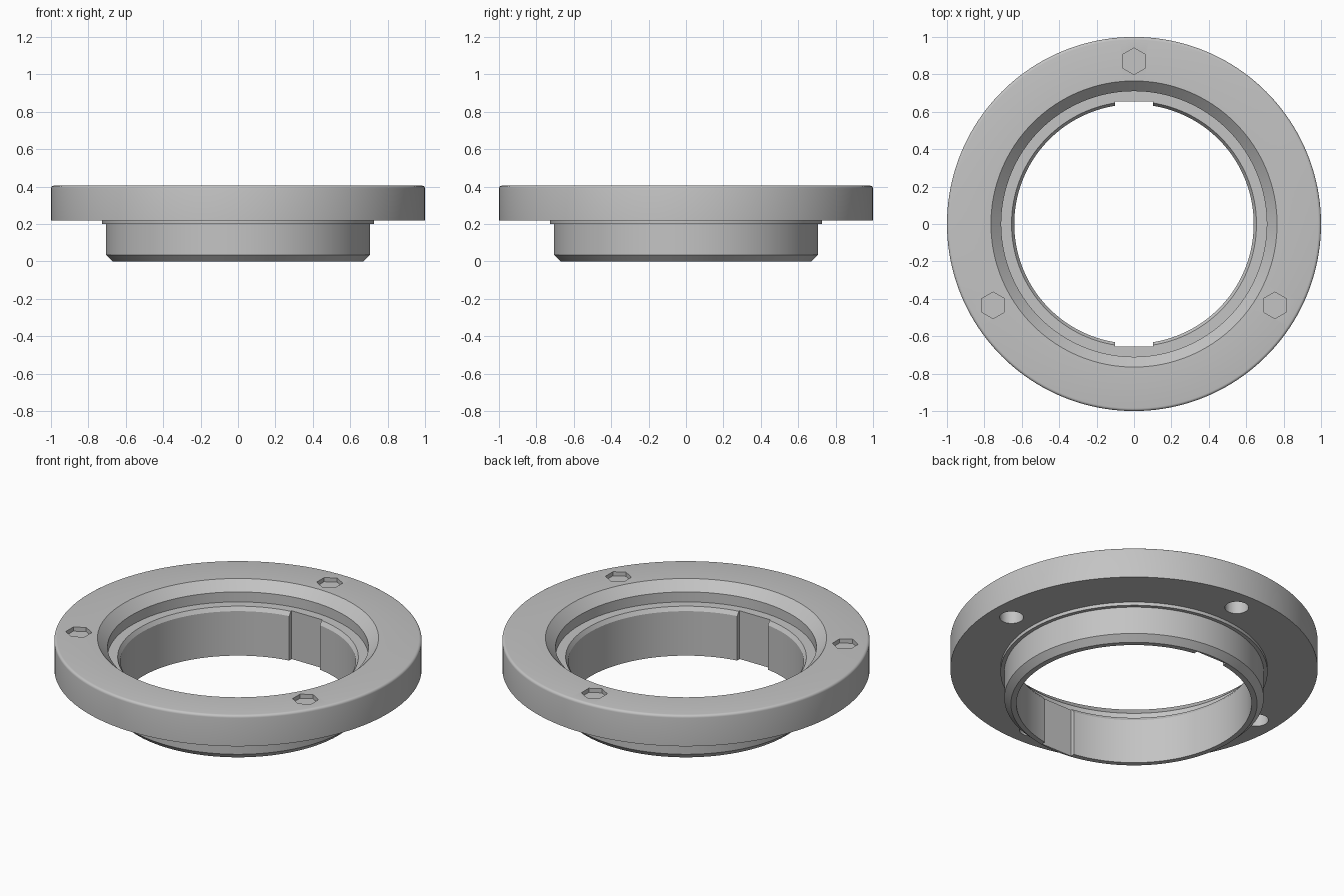
import bpy
import bmesh
from math import cos, sin, pi, radians
from mathutils import Vector

default = bpy.data.objects.get("Cube")
if default:
    bpy.data.objects.remove(default, do_unlink=True)

# Single grey finish
grey = bpy.data.materials.new("plain_grey")
grey.use_nodes = True
color = (0.55, 0.55, 0.55, 1)
grey.diffuse_color = color
grey.node_tree.nodes["Principled BSDF"].inputs["Base Color"].default_value = color


def add_object(name, bm):
    mesh = bpy.data.meshes.new(name)
    bm.to_mesh(mesh)
    bm.free()
    mesh.materials.append(grey)
    obj = bpy.data.objects.new(name, mesh)
    bpy.context.collection.objects.link(obj)
    return obj


def lathe(name, profile, steps):
    bm = bmesh.new()
    verts = [bm.verts.new((r, 0, z)) for r, z in profile]
    edges = [bm.edges.new((v, verts[i - 1])) for i, v in enumerate(verts)]
    bmesh.ops.spin(bm, geom=verts + edges, cent=(0, 0, 0), axis=(0, 0, 1),
                   angle=2 * pi, steps=steps)
    bmesh.ops.remove_doubles(bm, verts=bm.verts, dist=1e-5)
    bmesh.ops.recalc_face_normals(bm, faces=bm.faces)
    return add_object(name, bm)


def prism(name, sides, radius, angle, bottom, top, turn=0):
    """Upright prism on the bolt circle, used for cutting."""
    bm = bmesh.new()
    center = Vector((cos(angle), sin(angle), 0)) * BOLT_RADIUS
    ring = [center + Vector((radius * cos(turn + 2 * pi * i / sides),
                             radius * sin(turn + 2 * pi * i / sides), bottom))
            for i in range(sides)]
    face = bm.faces.new([bm.verts.new(p) for p in ring])
    lifted = bmesh.ops.extrude_face_region(bm, geom=[face])["geom"]
    for v in lifted:
        if isinstance(v, bmesh.types.BMVert):
            v.co.z = top
    bmesh.ops.recalc_face_normals(bm, faces=bm.faces)
    return add_object(name, bm)


def box(name, size, location):
    bm = bmesh.new()
    bmesh.ops.create_cube(bm, size=1)
    bmesh.ops.scale(bm, vec=size, verts=bm.verts)
    bmesh.ops.translate(bm, vec=location, verts=bm.verts)
    return add_object(name, bm)


BOLT_RADIUS = 0.87
TOP = 0.405
FLANGE = 0.22

# Flange, collar and spigot in one cross-section, with a rounded top rim
rim = 0.015
profile = [(0.64, 0), (0.67, 0), (0.706, 0.035), (0.706, 0.2),
           (0.727, 0.2), (0.727, FLANGE), (1, FLANGE)]
profile += [(1 - rim + rim * cos(t * pi / 8), TOP - rim + rim * sin(t * pi / 8))
            for t in range(5)]
profile += [(0.765, TOP), (0.71, 0.35), (0.71, 0.29), (0.655, 0.29), (0.64, 0.267)]
ring = lathe("flanged_ring", profile, 160)

# Two key slots through the bore
cutters = [box("key_slot_cutter", (0.205, 1.312, 1), (0, 0, 0.3))]

# Four blind round holes under the flange
for i in range(4):
    cutters.append(prism("blind_hole_cutter", 32, 0.065, i * pi / 2,
                         FLANGE - 0.1, 0.35))

# Three shallow hexagonal pockets in the top face
for degrees in (90, 210, 330):
    cutters.append(prism("hex_pocket_cutter", 6, 0.071, radians(degrees),
                         TOP - 0.025, TOP + 0.1, pi / 2))

# Apply the cuts and drop the helpers
bpy.context.view_layer.objects.active = ring
for cutter in cutters:
    cutter.hide_render = True
    cut = ring.modifiers.new("cut", "BOOLEAN")
    cut.operation = "DIFFERENCE"
    cut.solver = "EXACT"
    cut.object = cutter
    bpy.ops.object.modifier_apply(modifier=cut.name)
    bpy.data.objects.remove(cutter, do_unlink=True)

# Smooth round walls with sharp edges kept
for obj in bpy.context.selected_objects:
    obj.select_set(False)
ring.select_set(True)
bpy.ops.object.shade_smooth_by_angle(angle=radians(25))
